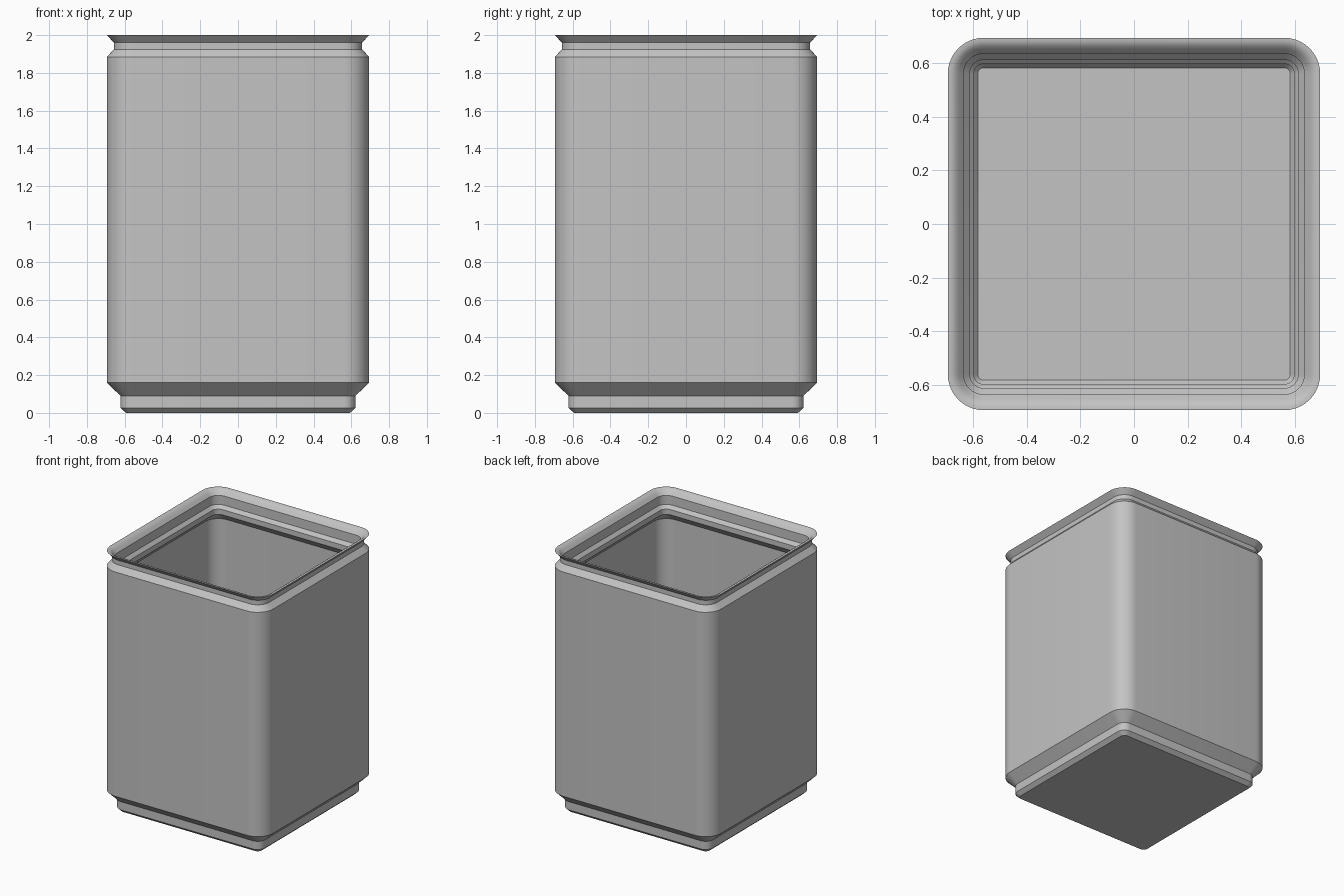
import bpy
import bmesh
import math

if "Cube" in bpy.data.objects:
    bpy.data.objects.remove(bpy.data.objects["Cube"], do_unlink=True)

# One plain grey for the whole container
grey = bpy.data.materials.new("light_grey")
grey.use_nodes = True
colour = (0.55, 0.55, 0.55, 1)
grey.diffuse_color = colour
grey.node_tree.nodes["Principled BSDF"].inputs["Base Color"].default_value = colour

CORNER = 0.56   # centre of every rounded corner
STEPS = 10      # segments per corner


def rounded_ring(bm, half, z):
    """Rounded square of the given half width, counter-clockwise."""
    radius = half - CORNER
    ring = []
    for quarter, (sx, sy) in enumerate([(1, 1), (-1, 1), (-1, -1), (1, -1)]):
        for i in range(STEPS + 1):
            a = math.pi / 2 * (quarter + i / STEPS)
            ring.append(bm.verts.new((sx * CORNER + radius * math.cos(a),
                                      sy * CORNER + radius * math.sin(a), z)))
    return ring


# Wall section (half width, height): up the outside, over the lip, down inside
outside = [(0.593, 0), (0.622, 0.027), (0.622, 0.09), (0.694, 0.16),
           (0.694, 1.885), (0.657, 1.925), (0.657, 1.96), (0.694, 2)]
lip = [(0.68, 2), (0.665, 1.993), (0.652, 1.98), (0.635, 1.96)]
inside = [(0.635, 1.89), (0.612, 1.865), (0.612, 1.825), (0.67, 1.765),
          (0.67, 0.17), (0.597, 0.1), (0.597, 0.045), (0.582, 0.027)]

bm = bmesh.new()
rings = [rounded_ring(bm, half, z) for half, z in outside + lip + inside]
for low, high in zip(rings, rings[1:]):
    for i in range(len(low)):
        j = (i + 1) % len(low)
        bm.faces.new((low[i], low[j], high[j], high[i]))

# Underside and inner floor
bm.faces.new(rings[0][::-1])
bm.faces.new(rings[-1])

mesh = bpy.data.meshes.new("stacking_container")
bm.to_mesh(mesh)
bm.free()
mesh.materials.append(grey)
container = bpy.data.objects.new("stacking_container", mesh)
bpy.context.collection.objects.link(container)

# Smooth corners, crisp folds
bpy.ops.object.select_all(action="DESELECT")
container.select_set(True)
bpy.context.view_layer.objects.active = container
bpy.ops.object.shade_smooth_by_angle(angle=math.radians(30))
